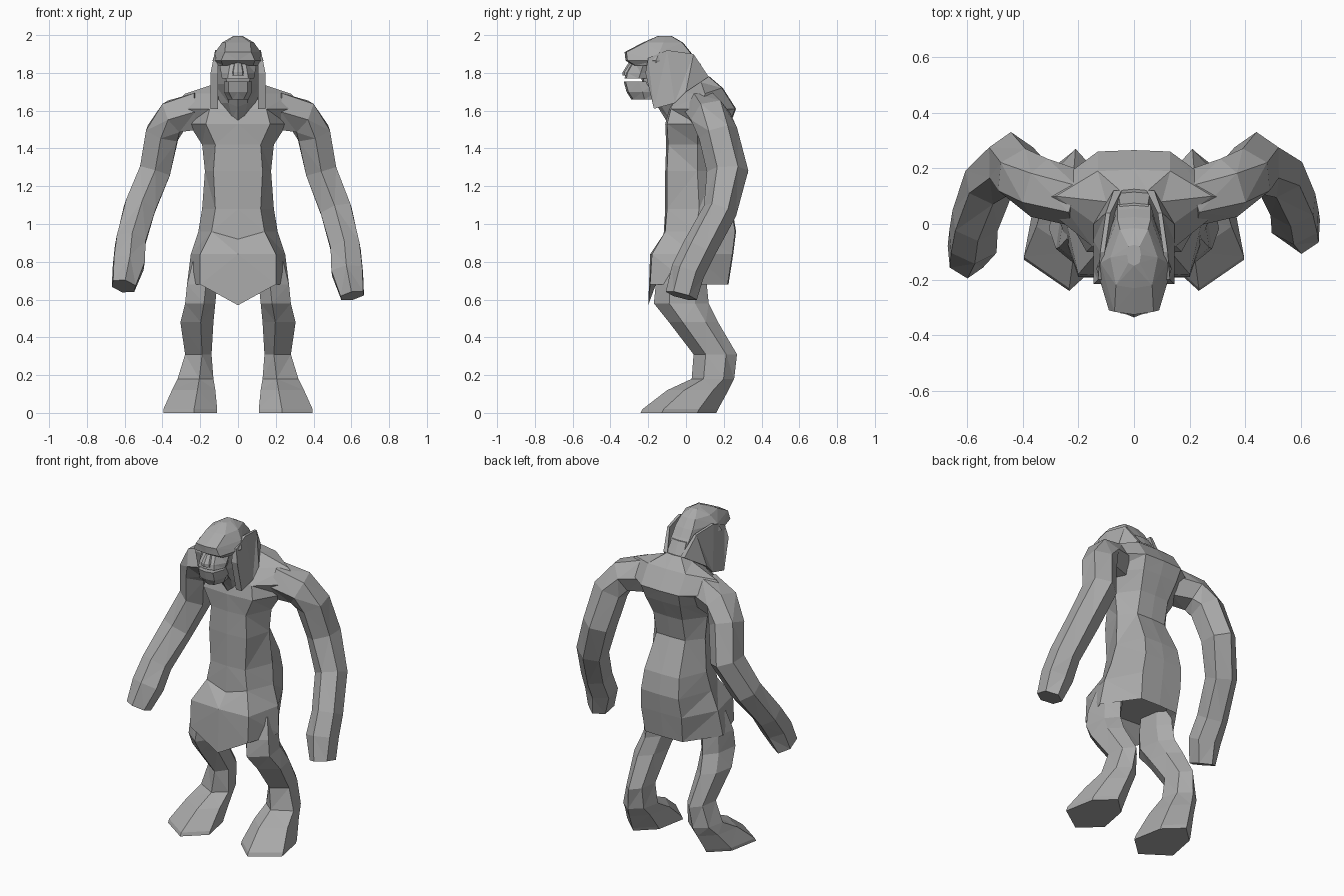
import bpy, bmesh
from math import cos, sin, pi
from mathutils import Vector

cube = bpy.data.objects.get("Cube")
if cube:
    bpy.data.objects.remove(cube)

stone = bpy.data.materials.new("stone grey")
stone.use_nodes = True
grey = (.4, .4, .4, 1)
stone.diffuse_color = grey
stone.node_tree.nodes["Principled BSDF"].inputs["Base Color"].default_value = grey


def loft(name, rings):
    """Skin a list of equal point rings into one closed flat-shaded object."""
    bm = bmesh.new()
    loops = [[bm.verts.new(p) for p in ring] for ring in rings]
    for low, high in zip(loops, loops[1:]):
        count = len(low)
        for i in range(count):
            j = (i + 1) % count
            bm.faces.new((low[i], low[j], high[j], high[i]))
    bm.faces.new(loops[0])
    bm.faces.new(loops[-1])
    bmesh.ops.triangulate(bm, faces=[f for f in bm.faces if len(f.verts) > 3])
    bmesh.ops.recalc_face_normals(bm, faces=bm.faces)
    mesh = bpy.data.meshes.new(name)
    bm.to_mesh(mesh)
    bm.free()
    mesh.materials.append(stone)
    obj = bpy.data.objects.new(name, mesh)
    bpy.context.scene.collection.objects.link(obj)
    return obj


def body_ring(z, front_w, front_y, side_w, side_y, back_w, back_y, drop=0, lift=0):
    """Symmetric eight-point ring; drop lowers the front tip, lift raises the back."""
    right = [(-front_w, front_y, z), (-side_w, side_y, z), (-back_w, back_y, z + lift)]
    left = [(-x, y, h) for x, y, h in reversed(right)]
    front = (0, front_y - .01, z - drop)
    back = (0, back_y + .005, z + lift)
    return [front] + right + [back] + left


def body(name, rows):
    return loft(name, [body_ring(*row) for row in rows])


def mirrored(points, side):
    return [Vector((p[0] * side, p[1], p[2])) for p in points]


# Torso with the hanging front panel
body("torso", [
    (.76, .15, -.12, .22, .02, .1, .17),
    (.68, .2, -.19, .27, .02, .13, .22, .11),
    (.84, .2, -.18, .25, .04, .14, .245),
    (.96, .14, -.11, .21, .05, .13, .26, .04),
    (1.08, .12, -.1, .19, .07, .12, .24),
    (1.28, .13, -.1, .175, .06, .1, .15),
    (1.42, .12, -.095, .19, .06, .1, .18),
    (1.53, .17, -.1, .26, .06, .12, .23),
    (1.61, .15, -.08, .36, .09, .13, .26),
    (1.69, .07, -.05, .28, .1, .13, .19, 0, .03),
    (1.75, .04, .0, .1, .08, .05, .12, 0, .03),
])

# Neck
body("neck", [
    (1.56, .03, -.09, .1, .0, .08, .12, .02),
    (1.64, .05, -.14, .12, -.02, .08, .13, .02),
    (1.74, .06, -.22, .125, -.06, .06, .13),
    (1.85, .07, -.24, .12, -.1, .05, .07),
])

# Skull with heavy brow
body("skull", [
    (1.84, .08, -.27, .125, -.16, .06, .07),
    (1.865, .09, -.31, .135, -.16, .06, .05),
    (1.91, .07, -.315, .12, -.14, .06, .02),
    (1.96, .065, -.22, .085, -.12, .05, -.02),
    (1.995, .02, -.14, .025, -.11, .02, -.08),
])

# Face: upper muzzle, lower jaw and nose, with the mouth as the gap
body("muzzle", [
    (1.77, .055, -.315, .085, -.25, .05, -.15),
    (1.8, .05, -.31, .09, -.24, .05, -.15),
    (1.86, .04, -.275, .1, -.22, .05, -.15),
])
body("jaw", [
    (1.66, .03, -.28, .055, -.22, .04, -.15),
    (1.7, .05, -.305, .075, -.23, .05, -.15),
    (1.755, .05, -.32, .075, -.25, .05, -.15),
])
body("nose", [
    (1.785, .025, -.325, .04, -.29, .02, -.25),
    (1.805, .025, -.325, .035, -.29, .02, -.25),
    (1.86, .015, -.29, .02, -.28, .01, -.25),
])

# Hair curtains on both sides of the head
hair_outline = [(-.2, 1.88), (-.215, 1.8), (-.17, 1.61), (-.06, 1.64),
                (.0, 1.7), (.12, 1.78), (.04, 1.9), (-.1, 1.92)]
for side, label in ((1, "left"), (-1, "right")):
    inner = [(.105 - max(y, 0) * .5, y, z) for y, z in hair_outline]
    outer = [(.145 - max(y, 0) * .6 - max(z - 1.8, 0) * .2, y, z) for y, z in hair_outline]
    loft(label + "_hair", [mirrored(inner, side), mirrored(outer, side)])


# Arms: hexagonal sections square to a bent path, right forearm swung forward
# each entry: centre x, y, z, half width, half depth
arm_path = [
    (.2, .09, 1.6, .1, .1),
    (.34, .13, 1.57, .09, .11),
    (.4, .17, 1.48, .09, .105),
    (.44, .22, 1.28, .085, .11),
    (.52, .18, 1.07, .085, .09),
    (.57, .07, .87, .08, .09),
    (.578, .01, .75, .085, .09),
    (.605, -.025, .62, .063, .085),
]


def arm(name, side, swing):
    spots = []
    for x, y, z, _, _ in arm_path:
        below = max(1.28 - z, 0) * swing
        spots.append(Vector((x, y - below, z + below * .55)))
    rings = []
    for i, (_, _, _, wide, deep) in enumerate(arm_path):
        along = (spots[min(i + 1, len(spots) - 1)] - spots[max(i - 1, 0)]).normalized()
        across = Vector((0, 1, 0)).cross(along).normalized()
        depth = along.cross(across)
        turns = [k * pi / 3 + pi / 6 for k in range(6)]
        ring = [spots[i] + across * cos(t) * wide * 1.12 + depth * sin(t) * deep
                for t in turns]
        rings.append(mirrored(ring, side))
    return loft(name, rings)


arm("left_arm", 1, 0)
arm("right_arm", -1, .14)

# Legs and feet: level hexagons given as z, inner x, outer x, front y, back y
leg_rows = [
    (.8, .1, .24, -.12, .12),
    (.68, .11, .27, -.16, .11),
    (.58, .12, .28, -.17, .12),
    (.48, .13, .305, -.09, .17),
    (.31, .14, .28, .04, .27),
    (.18, .13, .32, .03, .255),
    (.12, .12, .35, -.1, .225),
    (.02, .11, .395, -.23, .17),
    (.0, .11, .395, -.24, .16),
]


def leg_ring(z, inside, outside, front, back):
    middle = (inside + outside) / 2
    near = front + (back - front) * .28
    far = front + (back - front) * .75
    heel_in = inside + (middle - inside) * .25
    heel_out = outside - (outside - middle) * .25
    return [(middle - .02, front, z), (outside, near, z), (heel_out, far, z),
            (middle, back, z), (heel_in, far, z), (inside, near, z)]


for side, label in ((1, "left"), (-1, "right")):
    loft(label + "_leg", [mirrored(leg_ring(*row), side) for row in leg_rows])
